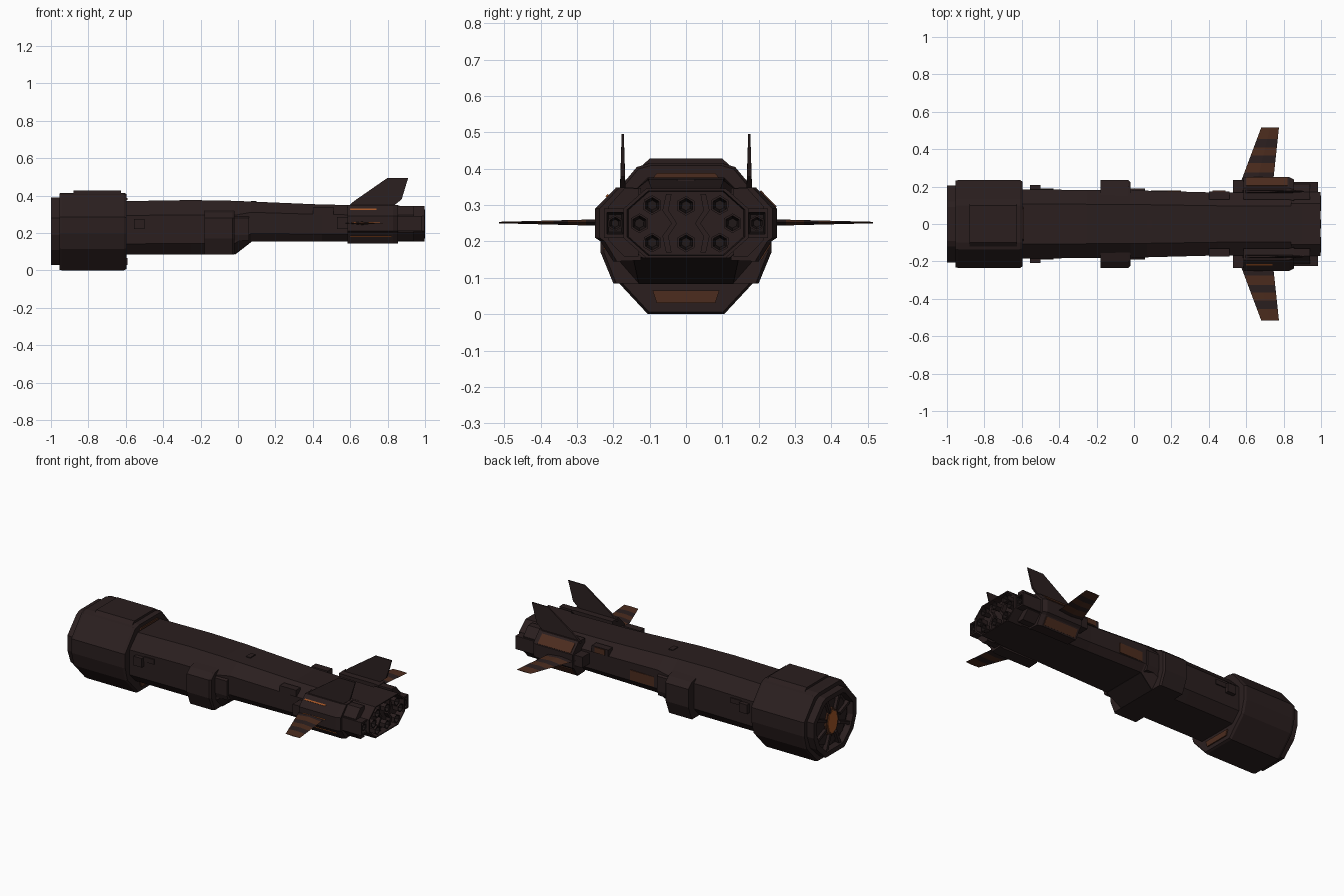
import bpy, bmesh, math
from mathutils import Vector

if "Cube" in bpy.data.objects:
    bpy.data.objects.remove(bpy.data.objects["Cube"])


def material(name, rgb):
    m = bpy.data.materials.new(name)
    m.diffuse_color = (*rgb, 1)
    m.use_nodes = True
    m.node_tree.nodes["Principled BSDF"].inputs["Base Color"].default_value = m.diffuse_color
    return m


HULL = material("dark brown hull", (0.0235, 0.0135, 0.0135))
DARK = material("near black recess", (0.014, 0.009, 0.009))
RUST = material("rust panel", (0.072, 0.025, 0.013))
ORANGE = material("orange marking", (0.38, 0.095, 0.02))


def loft(name, rings, mat=HULL, mats=None, rule=None):
    """Skin a list of equal-length 3D rings and cap both ends."""
    bm = bmesh.new()
    rows = [[bm.verts.new(p) for p in r] for r in rings]
    n = len(rows[0])
    for k in range(len(rows) - 1):
        for i in range(n):
            j = (i + 1) % n
            f = bm.faces.new((rows[k][i], rows[k][j], rows[k + 1][j], rows[k + 1][i]))
            if rule:
                f.material_index = rule(k)
    bm.faces.new(rows[0])
    f = bm.faces.new(rows[-1])
    if rule:
        f.material_index = rule(len(rows) - 2)
    bmesh.ops.recalc_face_normals(bm, faces=bm.faces)
    me = bpy.data.meshes.new(name)
    bm.to_mesh(me)
    bm.free()
    for m in (mats or [mat]):
        me.materials.append(m)
    ob = bpy.data.objects.new(name, me)
    bpy.context.collection.objects.link(ob)
    return ob


def ring(x, prof, s=1.0, cz=0.0):
    return [(x, y * s, cz + (z - cz) * s) for y, z in prof]


def sym(half):
    """Mirror a half profile (y > 0, bottom to top) into a closed one."""
    return half + [(-y, z) for y, z in reversed(half)]


def prism(name, x0, x1, prof, mat=HULL, side=1):
    p = [(y * side, z) for y, z in prof]
    return loft(name, [ring(x0, p), ring(x1, p)], mat)


def box(name, x, y, z, mat=HULL, side=1):
    return prism(name, x[0], x[1], [(y[0], z[0]), (y[1], z[0]), (y[1], z[1]), (y[0], z[1])], mat, side)


def plate(name, x0, x1, a, b, mat, side=1, t=0.004):
    """Thin plate on a slanted facet running from a to b in the y-z plane."""
    a, b = Vector(a), Vector(b)
    d = (b - a).normalized()
    n = Vector((d.y, -d.x)) * t
    return prism(name, x0, x1, [a - n, b - n, b + n, a + n], mat, side)


# Head: big faceted block with bevelled rear and recessed nose
head = sym([(.105, 0), (.212, .115), (.235, .2), (.235, .285), (.135, .405), (.10, .415)])
loft("head", [ring(-.955, head, .985, .21), ring(-.94, head), ring(-.61, head), ring(-.597, head, .97, .21)])
prism("head_top_plate", -.88, -.625, sym([(.13, .40), (.10, .428)]))
cap = sym([(.09, .03), (.175, .11), (.205, .19), (.205, .28), (.12, .375), (.09, .39)])
loft("nose_ring", [ring(-.94, cap), ring(-1, cap), ring(-1, cap, .84, .21), ring(-.965, cap, .80, .21)])
octa = [(math.cos(i * math.pi / 4), math.sin(i * math.pi / 4)) for i in range(8)]
loft("nose_back", [[(x, .155 * c, .21 + .14 * s) for c, s in octa] for x in (-.972, -.96)])
loft("nose_hub", [[(x, r * c, .21 + r * 1.35 * s) for c, s in octa] for x, r in ((-.965, .07), (-.98, .062))], RUST)
loft("nose_core", [[(x, .045 * c, .21 + .07 * s) for c, s in octa] for x in (-.976, -.984)], ORANGE)
for i in range(8):
    a = (i + .5) * math.pi / 4
    d, n = Vector((math.cos(a), math.sin(a))), Vector((-math.sin(a), math.cos(a))) * .009
    c = Vector((0, .21))
    q = [c + d * .07 - n, c + d * .165 - n, c + d * .165 + n, c + d * .07 + n]
    prism(f"nose_spoke_{i}", -.99, -.96, q)

# Rust panels on the rear of the head
prism("head_rear_lower_panel", -.598, -.59, sym([(.08, .03), (.092, .065)]), RUST)
prism("head_rear_upper_panel", -.598, -.59, sym([(.09, .376), (.08, .388)]), RUST)


# Main hull, deep in front and stepped up behind the middle
def hull(x, w, zb, zt, wb):
    h = zt - zb
    return ring(x, sym([(wb, zb), (w, zb + .2 * h), (w, zt - .27 * h), (w * .58, zt)]))


loft("hull", [hull(-.62, .185, .085, .370, .13), hull(-.25, .182, .085, .376, .13),
              hull(-.02, .180, .085, .372, .13), hull(.07, .178, .155, .368, .145),
              hull(.45, .168, .155, .352, .135), hull(.90, .165, .155, .345, .12)])
# Dark sloping step under the hull
loft("belly_step", [[(x, s * w, z) for s in (-1, 1) for z in ((b, .17) if s < 0 else (.17, b))]
                    for x, w, b in ((-.017, .13, .083), (.073, .145, .153))], DARK)
box("spine_block", (.07, .10), (-.025, .025), (.355, .372))

# Engine block with recessed rear face
eng = sym([(.11, .155), (.172, .21), (.172, .29), (.11, .345)])
loft("engine_block", [ring(.84, eng), ring(.998, eng), ring(.998, eng, .94, .25), ring(.955, eng, .92, .25)])
box("engine_back", (.93, .959), (-.12, .12), (.18, .32))


# Hollow six-sided nozzles
def nozzle(name, y, z, r, x1):
    h = [(math.cos(i * math.pi / 3 + .5), math.sin(i * math.pi / 3 + .5)) for i in range(6)]
    return loft(name, [[(x, y + k * c, z + k * s) for c, s in h] for x, k in
                       ((.94, r * .8), (x1, r), (x1, r * .78), (.962, r * .5))],
                mats=[HULL, DARK], rule=lambda k: int(k == 2))


spots = [(0, .048), (0, -.053), (.128, 0), (-.128, 0)]
spots += [(y, z) for y in (-.093, .093) for z in (-.053, .05)]
for i, (y, z) in enumerate(spots):
    nozzle(f"nozzle_{i}", y, .25 + z, .027, 1.0)

pod = [(.13, .148), (.20, .145), (.235, .2), (.25, .21), (.25, .29), (.192, .349), (.13, .347)]
for side, tag in ((-1, "front"), (1, "back")):
    # Bars between the nozzles
    prism(f"{tag}_nozzle_bar", .94, .985, [(.04, .17), (.055, .17), (.065, .215), (.04, .25), (.065, .285),
                                           (.055, .33), (.04, .33), (.048, .285), (.025, .25), (.048, .215)], HULL, side)

    # Wing pods and their side thrusters
    p = [(y * side, z) for y, z in pod]
    loft(f"{tag}_wing_pod", [ring(.585, p), ring(.83, p), ring(.855, [(y * .95, z) for y, z in p])])
    box(f"{tag}_pod_intake", (.53, .60), (.15, .235), (.22, .285), HULL, side)
    prism(f"{tag}_pod_tail", .85, .94, [(.13, .158), (.17, .158), (.215, .205), (.215, .295), (.17, .345), (.13, .345)],
          HULL, side)
    t = [(.165, .21), (.225, .21), (.225, .29), (.165, .29)]
    loft(f"{tag}_side_thruster", [[(x, (.195 + (y - .195) * k) * side, .25 + (z - .25) * k) for y, z in t]
                                  for x, k in ((.84, 1), (.985, 1), (.985, .75), (.955, .6))],
         mats=[HULL, DARK], rule=lambda k: int(k == 2))
    nozzle(f"{tag}_side_nozzle", .195 * side, .25, .022, .98)

    # Swept wings with painted bands
    rings = []
    for y in (.235, .275, .325, .365, .41, .455, .515):
        f = (y - .235) / .28
        x0, x1, h = .575 + .105 * f, .745 + .03 * f, .009 - .007 * f
        m = (x0 + x1) / 2
        rings.append([(x0, y * side, .252), (m, y * side, .252 - h), (x1, y * side, .252), (m, y * side, .252 + h)])
    loft(f"{tag}_wing", rings, mats=[HULL, RUST], rule=lambda k: int(k in (1, 3, 5)))

    # Upright tail fins, thicker at the root
    fin = [(.58, .335, .008), (.62, .37, .006), (.80, .495, .003), (.91, .495, .003), (.875, .38, .006), (.82, .335, .008)]
    loft(f"{tag}_tail_fin", [[(x, side * .174 + s * w, z) for x, z, w in fin] for s in (-1, 1)])

    # Boxes along the hull side
    rib = [(.11, .085), (.20, .085), (.235, .17), (.235, .28), (.2, .31), (.13, .33)]
    q = [(y * side, z) for y, z in rib]
    loft(f"{tag}_middle_rib", [ring(-.18, q), ring(-.03, q), ring(-.02, [(y * side * .96, z) for y, z in rib])])
    prism(f"{tag}_rib_tail", -.03, .06, [(.15, .16), (.18, .16), (.19, .19), (.19, .28), (.15, .31)], HULL, side)
    box(f"{tag}_small_box", (-.555, -.50), (.15, .208), (.22, .275), HULL, side)
    box(f"{tag}_side_rail", (-.50, -.43), (.15, .190), (.25, .28), HULL, side)
    box(f"{tag}_rear_box", (.40, .51), (.13, .174), (.30, .34), HULL, side)

# Rust panels on the back side
plate("pod_upper_panel", .60, .82, (.247, .293), (.203, .338), RUST)
plate("pod_lower_panel", .60, .82, (.205, .152), (.231, .194), RUST)
plate("hull_side_panel", .09, .25, (.175, .202), (.175, .262), RUST)
plate("rear_box_panel", .42, .49, (.174, .304), (.174, .336), RUST)

# Thin orange lines on the front side
plate("pod_line_upper", .60, .74, (.219, .322), (.213, .328), ORANGE, -1, .003)
plate("pod_line_middle", .61, .76, (.250, .256), (.250, .260), ORANGE, -1, .002)
plate("pod_line_lower", .60, .82, (.221, .179), (.224, .184), ORANGE, -1, .003)
